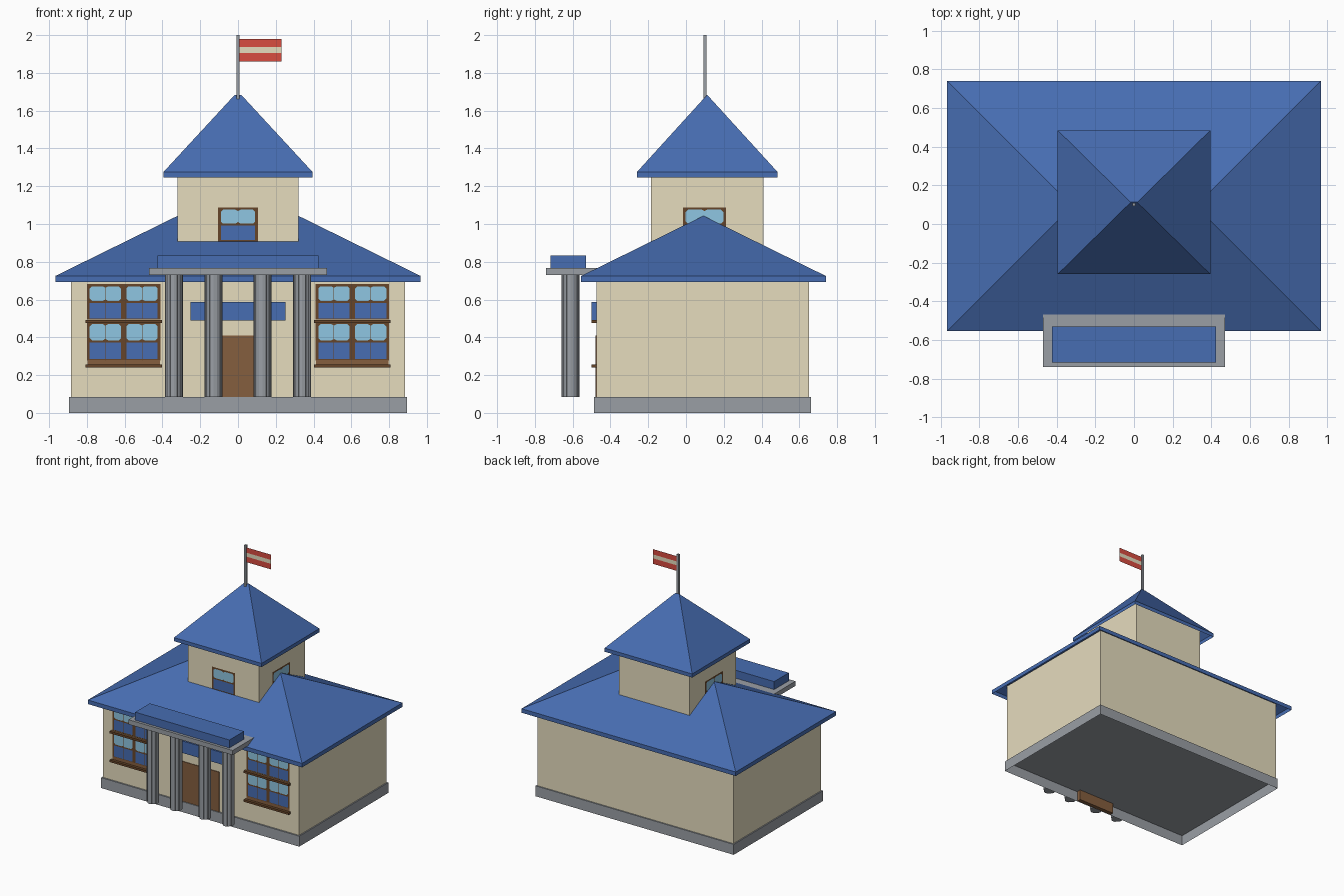
import bpy, bmesh, math
from mathutils import Vector

if "Cube" in bpy.data.objects:
    bpy.data.objects.remove(bpy.data.objects["Cube"])


def material(name, hex_code):
    m = bpy.data.materials.new(name)
    c = [int(hex_code[i:i + 2], 16) / 255 for i in (0, 2, 4)]
    m.diffuse_color = [v / 12.92 if v <= 0.04045 else ((v + 0.055) / 1.055) ** 2.4 for v in c] + [1]
    m.use_nodes = True
    m.node_tree.nodes["Principled BSDF"].inputs["Base Color"].default_value = m.diffuse_color
    return m


WALL = material("cream wall", "e6dcbe")
BLUE = material("roof blue", "476db2")
GREY = material("stone grey", "9a9fa5")
WOOD = material("door brown", "855e3e")
FRAME = material("dark frame brown", "664529")
GLASS = material("light glass blue", "8fc6e2")
RED = material("flag red", "d84c40")


def loft(name, rings, mat, bottom=True, top=True):
    """Stack of rings with equal point counts, each end optionally capped."""
    bm = bmesh.new()
    loops = [[bm.verts.new(p) for p in ring] for ring in rings]
    n = len(loops[0])
    for a, b in zip(loops, loops[1:]):
        for i in range(n):
            j = (i + 1) % n
            bm.faces.new((a[i], a[j], b[j], b[i]))
    if bottom:
        bm.faces.new(loops[0][::-1])
    if top:
        bm.faces.new(loops[-1])
    me = bpy.data.meshes.new(name)
    bm.to_mesh(me)
    bm.free()
    me.materials.append(mat)
    ob = bpy.data.objects.new(name, me)
    bpy.context.collection.objects.link(ob)
    return ob


def rect(x0, x1, y0, y1, z):
    return [(x0, y0, z), (x1, y0, z), (x1, y1, z), (x0, y1, z)]


def box(name, x0, x1, y0, y1, z0, z1, mat, bottom=True, top=True):
    return loft(name, [rect(x0, x1, y0, y1, z0), rect(x0, x1, y0, y1, z1)], mat, bottom, top)


def plate(name, origin, n, pts, out, mat):
    """Flat face lying just off a wall with outward normal n; pts are (sideways, z)."""
    n = Vector(n)
    u = Vector((0, 0, 1)).cross(n)
    ring = [Vector(origin) + u * a + n * out + Vector((0, 0, z)) for a, z in pts]
    return loft(name, [ring], mat, bottom=False)


def quad(a0, a1, z0, z1):
    return [(a0, z0), (a1, z0), (a1, z1), (a0, z1)]


def window(name, origin, n, c, z0, z1, w):
    """Framed sash: blue lower pane, light upper pane with cut corners, thin bars."""
    h = w / 2
    p = h - 0.014
    mid = z0 + (z1 - z0) * 0.49
    plate(name + "_frame", origin, n, quad(c - h, c + h, z0, z1), 0.001, FRAME)
    plate(name + "_lower_pane", origin, n, quad(c - p, c + p, z0 + 0.006, mid - 0.004), 0.002, BLUE)
    k = 0.012
    a, b = mid + 0.006, z1 - 0.012
    plate(name + "_upper_pane", origin, n,
          [(c - p + k, a), (c + p - k, a), (c + p, a + k), (c + p, b - k),
           (c + p - k, b), (c - p + k, b), (c - p, b - k), (c - p, a + k)], 0.002, GLASS)
    plate(name + "_upright_bar", origin, n, quad(c - 0.0012, c + 0.0012, z0, z1), 0.003, FRAME)
    # small ornaments on the bar
    for z in (a, b):
        plate(name + "_ornament", origin, n,
              [(c - 0.014, z), (c, z - 0.008), (c + 0.014, z), (c, z + 0.008)], 0.0035, FRAME)


# Hollow plinth with a floor, and main walls running up under the roof
box("plinth", -0.894, 0.894, -0.487, 0.662, 0, 0.085, GREY, bottom=False)
box("main_walls", -0.884, 0.884, -0.475, 0.652, 0.085, 0.755, WALL, False, False)

# Hipped main roof, open underneath
R = (-0.967, 0.967, -0.555, 0.74)
loft("main_roof", [rect(*R, 0.692), rect(*R, 0.725),
                   rect(-0.32, 0.32, 0.0915, 0.0935, 1.043)], BLUE, bottom=False)

# Tower and its pyramid roof
box("tower_walls", -0.32, 0.32, -0.185, 0.41, 0.88, 1.33, WALL, False, False)
T = (-0.395, 0.395, -0.26, 0.485)
loft("tower_roof", [rect(*T, 1.245), rect(*T, 1.275),
                    rect(-0.018, 0.018, 0.111, 0.113, 1.683)], BLUE, bottom=False)

# Flagpole and striped flag
box("flagpole", -0.008, 0.008, 0.092, 0.108, 1.64, 2.0, GREY)
for i, (z0, z1, m) in enumerate([(1.86, 1.905, RED), (1.905, 1.937, WALL), (1.937, 1.98, RED)]):
    plate(f"flag_stripe_{i}", (0, 0.1, 0), (0, -1, 0), quad(0.008, 0.23, z0, z1), 0, m)

# Portico slab and blue top block
box("portico_slab", -0.47, 0.47, -0.74, -0.46, 0.73, 0.768, GREY)
box("portico_top", -0.425, 0.425, -0.718, -0.53, 0.768, 0.833, BLUE)

# Columns with four broad lobes
for i, x in enumerate((-0.34, -0.13, 0.13, 0.34)):
    prof = []
    for q in range(4):
        for deg, r in ((-23, 0.047), (0, 0.0475), (23, 0.047), (28, 0.042), (45, 0.042), (62, 0.042)):
            t = math.radians(q * 90 + deg)
            prof.append((x + r * math.cos(t), -0.612 + r * math.sin(t)))
    loft(f"column_{i}", [[(a, b, z) for a, b in prof] for z in (0.085, 0.735)], GREY)

# Door reaching down through the plinth, and the plain board above it
box("door", -0.165, 0.165, -0.48, -0.45, 0, 0.41, WOOD)
box("board_over_door", -0.252, 0.252, -0.5, -0.46, 0.49, 0.588, BLUE)

# Front windows: two by two sashes each side, with sills
front, fn = (0, -0.475, 0), (0, -1, 0)
for side, s in (("left", -1), ("right", 1)):
    c = s * 0.605
    for j, dx in enumerate((-0.097, 0.097)):
        window(f"{side}_upper_window_{j}", front, fn, c + dx, 0.495, 0.682, 0.194)
        window(f"{side}_lower_window_{j}", front, fn, c + dx, 0.278, 0.482, 0.194)
    plate(f"{side}_window_base", front, fn, quad(c - 0.193, c + 0.193, 0.25, 0.281), 0.003, WOOD)
    for z in (0.24, 0.475):
        box(f"{side}_sill", c - 0.203, c + 0.203, -0.5, -0.47, z, z + 0.017, FRAME)

# Tower windows on front and both sides
window("tower_front_window", (0, -0.185, 0), fn, 0, 0.908, 1.088, 0.21)
window("tower_right_window", (0.32, 0.098, 0), (1, 0, 0), 0, 0.908, 1.088, 0.228)
window("tower_left_window", (-0.32, 0.098, 0), (-1, 0, 0), 0, 0.908, 1.088, 0.228)
